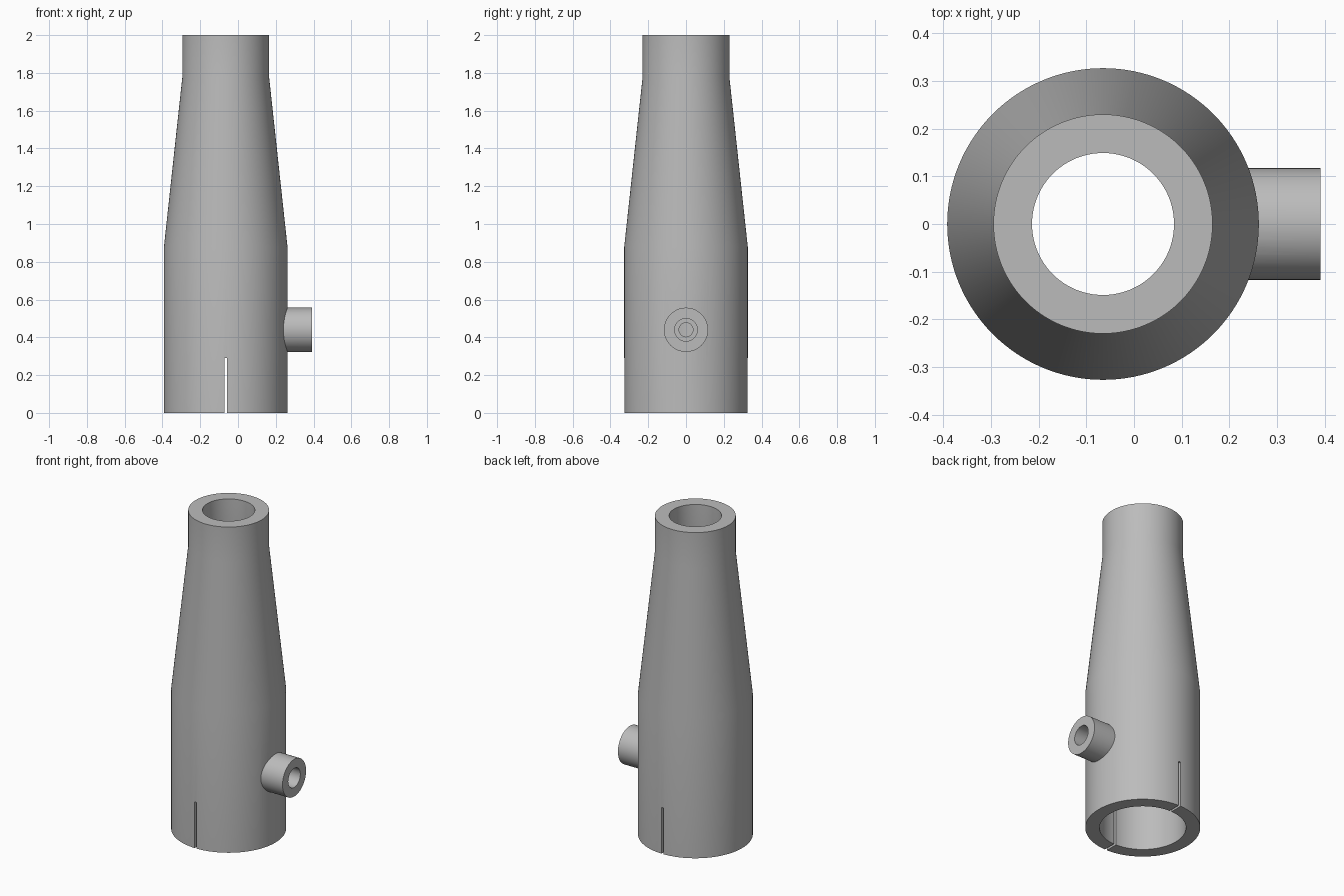
import bpy
import math
from mathutils import Matrix

cube = bpy.data.objects.get("Cube")
if cube:
    bpy.data.objects.remove(cube, do_unlink=True)

AXIS_X = -0.065
WALL = 0.081
PORT_Z = 0.44
SIDES = 128

grey = bpy.data.materials.new("plain grey")
grey.use_nodes = True
grey.diffuse_color = (0.5, 0.5, 0.5, 1)
grey.node_tree.nodes["Principled BSDF"].inputs["Base Color"].default_value = grey.diffuse_color


def lathe(name, profile, sides=SIDES):
    """Closed solid of revolution about z from (radius, height) pairs."""
    verts = [(r * math.cos(math.tau * i / sides), r * math.sin(math.tau * i / sides), z)
             for r, z in profile for i in range(sides)]
    faces = []
    for ring in range(len(profile) - 1):
        a, b = ring * sides, (ring + 1) * sides
        for i in range(sides):
            j = (i + 1) % sides
            faces.append((a + i, a + j, b + j, b + i))
    faces.append(tuple(reversed(range(sides))))
    faces.append(tuple(range(len(verts) - sides, len(verts))))
    mesh = bpy.data.meshes.new(name)
    mesh.from_pydata(verts, [], faces)
    mesh.materials.append(grey)
    obj = bpy.data.objects.new(name, mesh)
    bpy.context.collection.objects.link(obj)
    return obj


def combine(target, tool, operation):
    """Apply a boolean and discard the tool object."""
    mod = target.modifiers.new(tool.name, 'BOOLEAN')
    mod.object, mod.operation, mod.solver = tool, operation, 'EXACT'
    bpy.ops.object.select_all(action='DESELECT')
    bpy.context.view_layer.objects.active = target
    target.select_set(True)
    bpy.ops.object.modifier_apply(modifier=mod.name)
    bpy.data.objects.remove(tool, do_unlink=True)


# Tapered outer body
outline = [(0.327, 0), (0.327, 0.88), (0.23, 1.775), (0.23, 2)]
body = lathe("tapered_sleeve", outline)

# Side port along +x
to_side = Matrix.Translation((AXIS_X, 0, PORT_Z)) @ Matrix.Rotation(math.pi / 2, 4, 'Y')
port = lathe("side_port", [(0.117, 0.27), (0.117, 0.456)], 64)

# Bore follows the outer wall, open at both ends
bore = lathe("bore", [(r - WALL, z + dz) for (r, z), dz in zip(outline, (-0.1, 0, 0, 0.1))])

# Stepped hole through the port into the bore
hole = lathe("port_hole", [(0.037, 0.1), (0.037, 0.327), (0.06, 0.327), (0.06, 0.6)], 64)

# Thin slot through the front and back walls
bpy.ops.mesh.primitive_cube_add(size=1, location=(AXIS_X, 0, 0.09))
slot = bpy.context.object
slot.name = "slot"
slot.scale = (0.014, 1, 0.4)
slot.data.materials.append(grey)

body.location.x = bore.location.x = AXIS_X
port.matrix_world = hole.matrix_world = to_side
bpy.context.view_layer.update()

combine(body, port, 'UNION')
for cutter in (bore, hole, slot):
    combine(body, cutter, 'DIFFERENCE')

bpy.ops.object.shade_smooth_by_angle(angle=math.radians(30))
